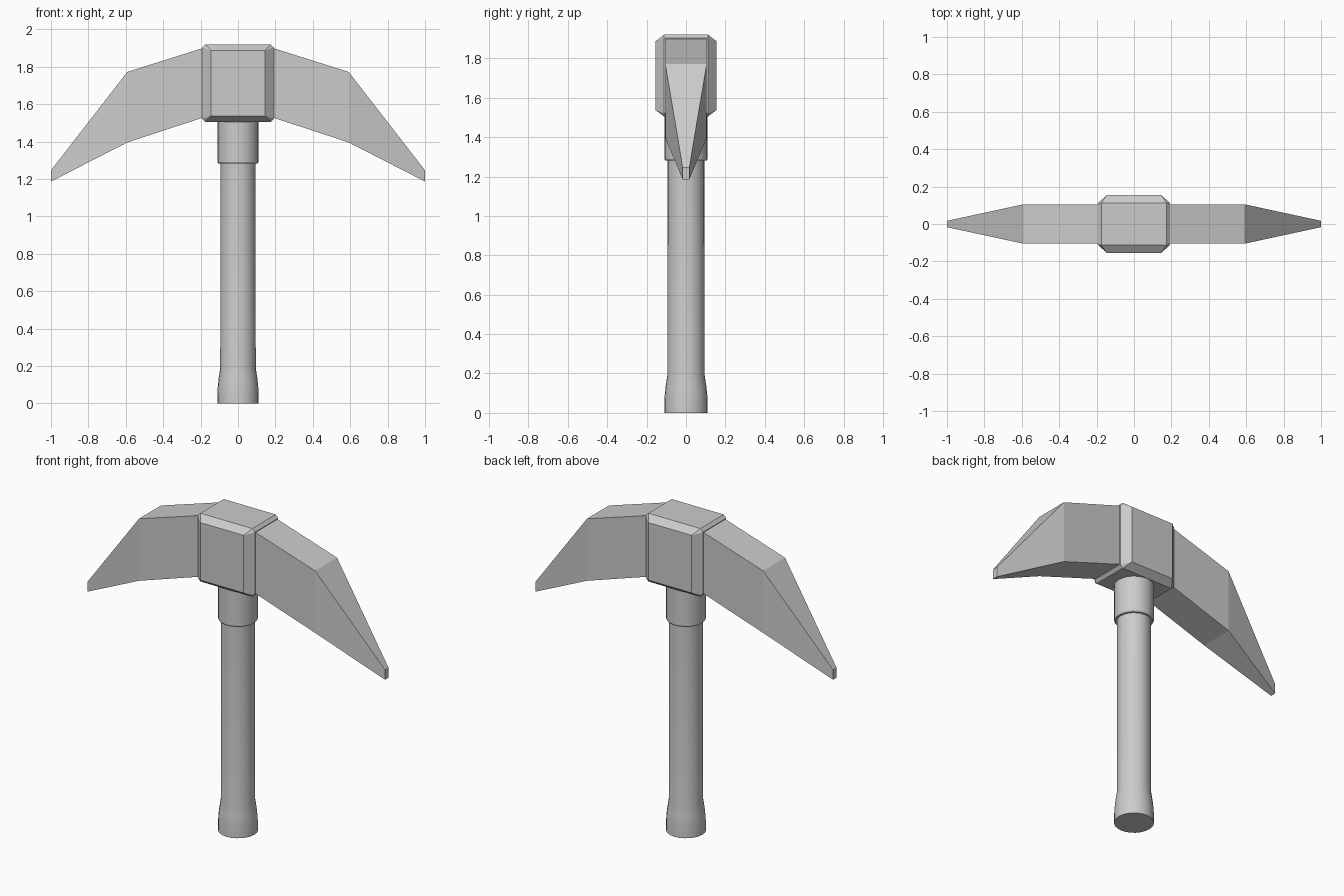
import bpy, bmesh, math

if "Cube" in bpy.data.objects:
    bpy.data.objects.remove(bpy.data.objects["Cube"])


def finish(name, bm, smooth=False):
    bmesh.ops.recalc_face_normals(bm, faces=bm.faces)
    mesh = bpy.data.meshes.new(name)
    bm.to_mesh(mesh)
    bm.free()
    obj = bpy.data.objects.new(name, mesh)
    bpy.context.collection.objects.link(obj)
    if smooth:
        bpy.ops.object.select_all(action='DESELECT')
        bpy.context.view_layer.objects.active = obj
        obj.select_set(True)
        bpy.ops.object.shade_smooth_by_angle(angle=math.radians(30))
    return obj


def loft(rings):
    """Closed skin through rings of equal point count."""
    bm = bmesh.new()
    loops = [[bm.verts.new(p) for p in ring] for ring in rings]
    n = len(loops[0])
    for a, b in zip(loops, loops[1:]):
        for i in range(n):
            j = (i + 1) % n
            bm.faces.new((a[i], a[j], b[j], b[i]))
    bm.faces.new(loops[0])
    bm.faces.new(loops[-1])
    return bm


def lathe(name, profile, sides=24):
    rings = [[(r * math.cos(2 * math.pi * i / sides),
               r * math.sin(2 * math.pi * i / sides), z) for i in range(sides)]
             for r, z in profile]
    return finish(name, loft(rings), smooth=True)


# Handle with flared grip end, and the collar under the head
lathe("handle", [(0.11, 0), (0.109, 0.08), (0.104, 0.13), (0.095, 0.19), (0.094, 1.30)])
lathe("collar", [(0.105, 1.282), (0.11, 1.29), (0.11, 1.52)])

# Head block: octagonal middle, inset front and back faces
bm = bmesh.new()
ZC = 1.7125
for sx in (-1, 1):
    for sy in (-1, 1):
        for sz in (-1, 1):
            for x, y, z in ((0.145, 0.155, 0.175), (0.175, 0.112, 0.2075), (0.192, 0.112, 0.19)):
                bm.verts.new((sx * x, sy * y, ZC + sz * z))
bmesh.ops.convex_hull(bm, input=bm.verts)
bmesh.ops.dissolve_limit(bm, angle_limit=math.radians(1), verts=bm.verts, edges=bm.edges)
finish("head_block", bm)

# Curved pick arms, one per side: (x, half depth, bottom z, top z)
SECTIONS = [(0.18, 0.105, 1.53, 1.902), (0.592, 0.105, 1.395, 1.772), (1.0, 0.017, 1.186, 1.246)]
for side, s in (("left", -1), ("right", 1)):
    rings = [[(s * x, -d, lo), (s * x, d, lo), (s * x, d, hi), (s * x, -d, hi)]
             for x, d, lo, hi in SECTIONS]
    finish("pick_arm_" + side, loft(rings))
